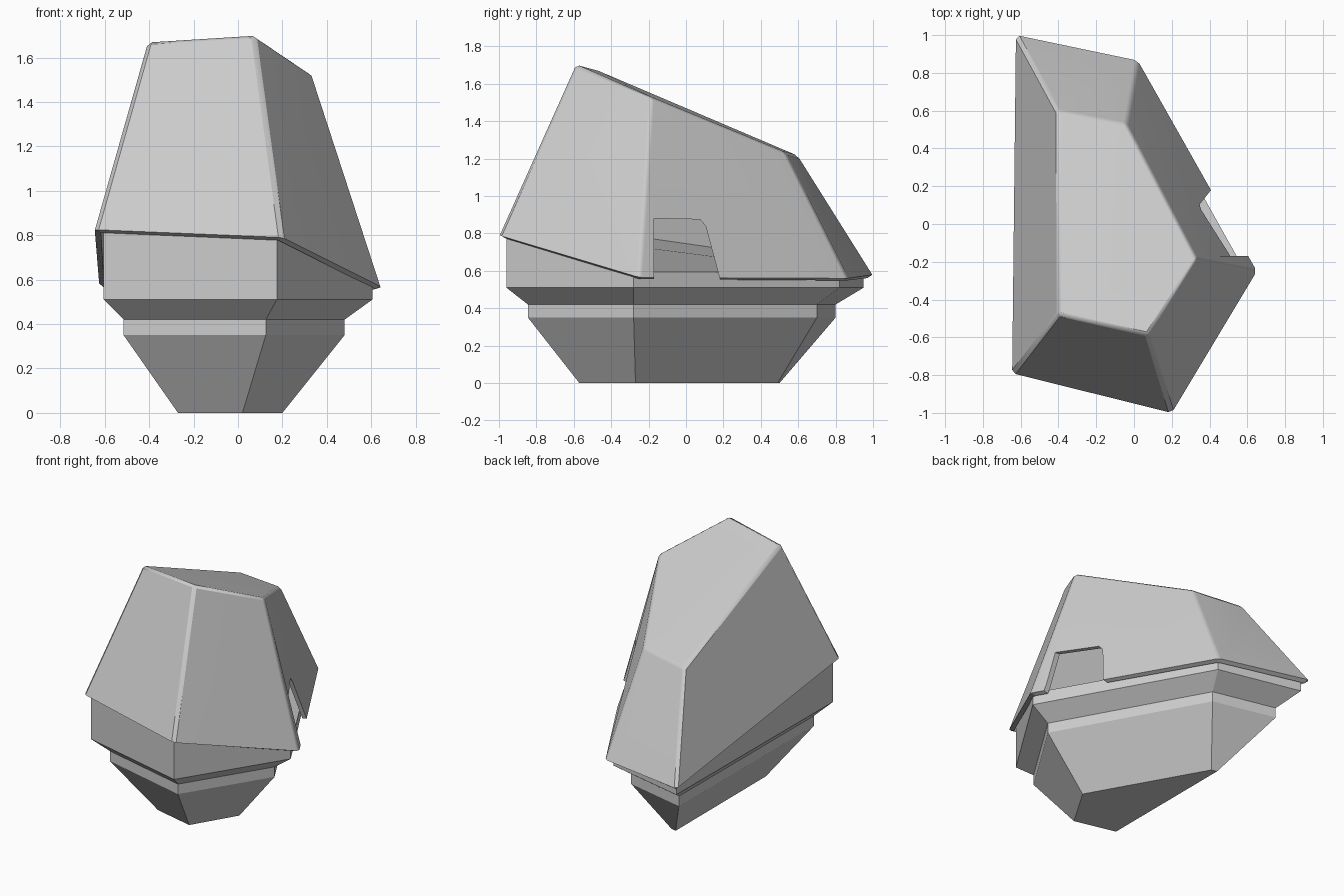
import bpy
import bmesh

if "Cube" in bpy.data.objects:
    bpy.data.objects.remove(bpy.data.objects["Cube"], do_unlink=True)

grey = bpy.data.materials.new("plain_grey")
grey.use_nodes = True
grey.diffuse_color = (0.6, 0.6, 0.6, 1)
grey.node_tree.nodes["Principled BSDF"].inputs["Base Color"].default_value = (0.6, 0.6, 0.6, 1)


def loft(name, rings, cap_bottom, bevel=0.0):
    """Join matching rings of points, closing the top and optionally the bottom."""
    bm = bmesh.new()
    loops = [[bm.verts.new(p) for p in ring] for ring in rings]
    count = len(rings[0])
    for low, high in zip(loops, loops[1:]):
        for i in range(count):
            j = (i + 1) % count
            bm.faces.new((low[i], low[j], high[j], high[i]))
    bm.faces.new(loops[-1])
    if cap_bottom:
        bm.faces.new(loops[0][::-1])
    if bevel:
        edges = [e for e in bm.edges if not e.is_boundary]
        bmesh.ops.bevel(bm, geom=edges, offset=bevel, segments=1,
                        profile=0.5, affect='EDGES', clamp_overlap=True)
    bmesh.ops.recalc_face_normals(bm, faces=bm.faces[:])
    # an open shell must face outward: its highest face looks up
    top = max(bm.faces, key=lambda f: f.calc_area() * f.normal.z ** 2)
    if top.normal.z < 0 and not cap_bottom:
        bmesh.ops.reverse_faces(bm, faces=bm.faces[:])
    mesh = bpy.data.meshes.new(name)
    bm.to_mesh(mesh)
    bm.free()
    mesh.materials.append(grey)
    obj = bpy.data.objects.new(name, mesh)
    bpy.context.collection.objects.link(obj)
    return obj


def flat_ring(points, z):
    return [(x, y, z) for x, y in points]


def select_only(obj):
    bpy.ops.object.select_all(action='DESELECT')
    obj.select_set(True)
    bpy.context.view_layer.objects.active = obj


# Corners run: front left of the page, front right, side, rear, far rear
rim = [(-0.645, -0.79, 0.825), (0.20, -1.0, 0.79), (0.65, -0.25, 0.565),
       (0.02, 0.865, 0.56), (-0.625, 1.0, 0.58)]
roof = [(-0.405, -0.48, 1.675), (0.075, -0.59, 1.705), (0.335, -0.185, 1.53),
        (-0.04, 0.53, 1.235), (-0.405, 0.60, 1.215)]

# Tapered base with a stepped waist, closed just inside the hood rim
foot = [(-0.27, -0.50), (0.02, -0.57), (0.20, -0.27), (-0.23, 0.49), (-0.27, 0.50)]
waist = [(-0.515, -0.685), (0.125, -0.845), (0.48, -0.28), (-0.065, 0.70), (-0.505, 0.80)]
collar = [(-0.605, -0.765), (0.175, -0.96), (0.605, -0.28), (-0.01, 0.82), (-0.59, 0.95)]
collar_top = [(x, y, r[2] + 0.03) for (x, y), r in zip(collar, rim)]
base = loft("base", [flat_ring(foot, 0), flat_ring(waist, 0.35), flat_ring(waist, 0.42),
                     flat_ring(collar, 0.51), collar_top], True)

# Sloping faceted hood with chamfered edges and real thickness
hood = loft("hood", [rim, roof], False, bevel=0.018)
wall = hood.modifiers.new("wall", 'SOLIDIFY')
wall.thickness = 0.03
wall.offset = -1
wall.use_even_offset = True

# Notch opening in the side of the hood
notch = [(-0.17, 0.45), (0.21, 0.45), (0.18, 0.56), (0.105, 0.84), (0.075, 0.875), (-0.17, 0.88)]
cutter = loft("notch_cutter", [[(x, y, z) for y, z in notch] for x in (0.15, 0.9)], True)
cutter.hide_render = True
cut = hood.modifiers.new("notch", 'BOOLEAN')
cut.operation = 'DIFFERENCE'
cut.solver = 'EXACT'
cut.object = cutter

select_only(hood)
bpy.ops.object.convert(target='MESH')
bpy.data.objects.remove(cutter, do_unlink=True)

# Soft shading on shallow folds, crisp on the steep ones
select_only(hood)
bpy.ops.object.shade_smooth_by_angle(angle=0.61)
weighted = hood.modifiers.new("weighted_normals", 'WEIGHTED_NORMAL')
weighted.keep_sharp = True
